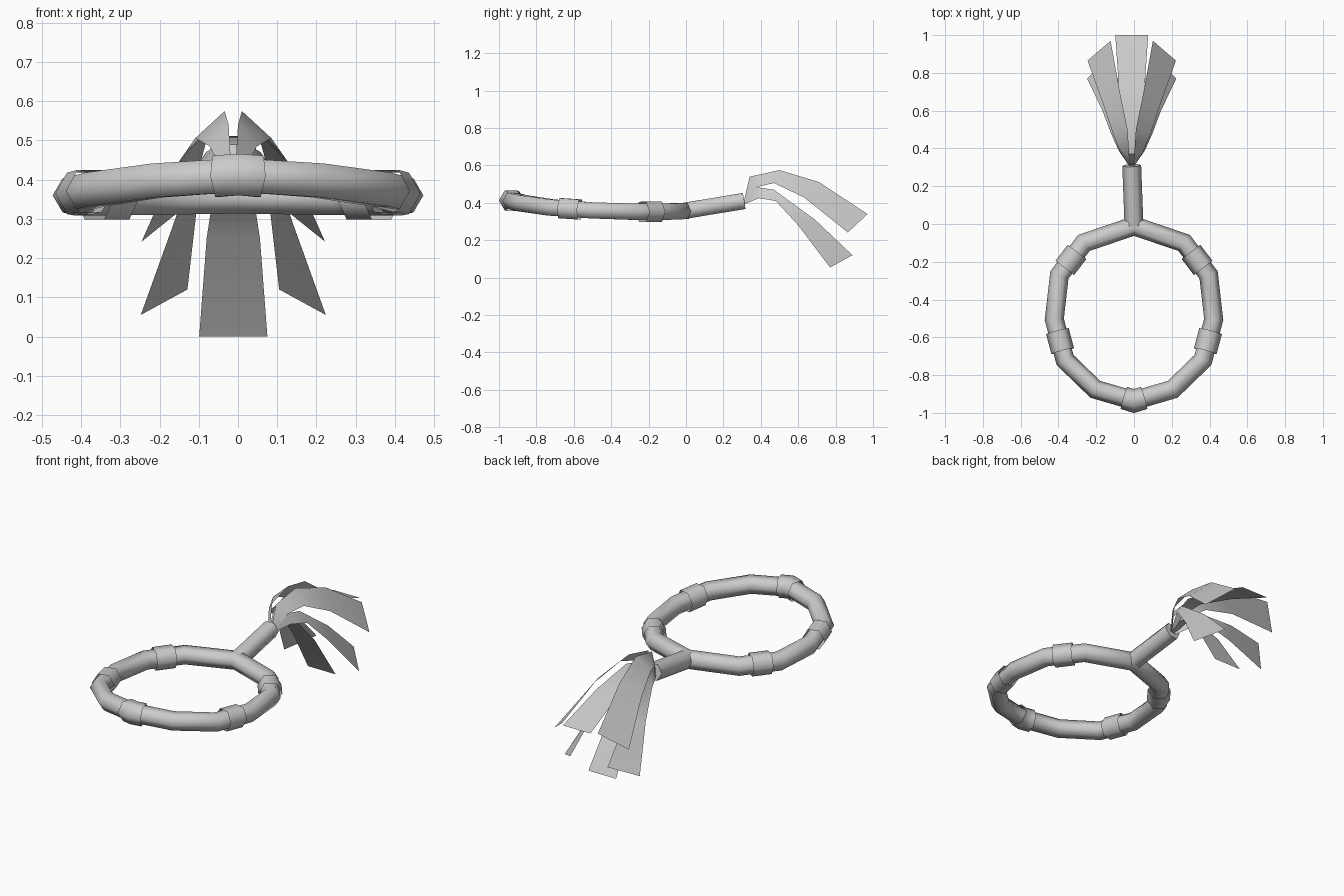
import bpy, math
from mathutils import Vector

if "Cube" in bpy.data.objects:
    bpy.data.objects.remove(bpy.data.objects["Cube"])

CX = -0.012  # axis of handle and plume


def make_object(name, verts, faces, smooth_angle=None):
    mesh = bpy.data.meshes.new(name)
    mesh.from_pydata([tuple(v) for v in verts], [], faces)
    mesh.update()
    ob = bpy.data.objects.new(name, mesh)
    bpy.context.collection.objects.link(ob)
    bpy.ops.object.select_all(action='DESELECT')
    ob.select_set(True)
    bpy.context.view_layer.objects.active = ob
    bpy.ops.object.shade_smooth_by_angle(angle=math.radians(smooth_angle or 62))
    return ob


def tube(name, path, radius, closed=False, caps=False, sides=6):
    """Sweep a hexagon along a path with mitred corners."""
    pts = [Vector(p) for p in path]
    n = len(pts)
    verts, faces = [], []
    for i, p in enumerate(pts):
        a = pts[i - 1] if closed or i > 0 else p - (pts[1] - p)
        b = pts[(i + 1) % n] if closed or i < n - 1 else p + (p - pts[i - 1])
        d1, d2 = (p - a).normalized(), (b - p).normalized()
        t = (d1 + d2).normalized()
        side = t.cross(Vector((0, 0, 1))).normalized()
        up = side.cross(t)
        miter = 1 / max(t.dot(d1), 0.5)
        for k in range(sides):
            ang = math.tau * k / sides
            verts.append(p + side * (math.cos(ang) * radius * miter)
                         + up * (math.sin(ang) * radius))
    for i in range(n if closed else n - 1):
        j = (i + 1) % n
        for k in range(sides):
            m = (k + 1) % sides
            faces.append((i * sides + k, i * sides + m, j * sides + m, j * sides + k))
    if caps:
        faces.append(tuple(range(sides)))
        faces.append(tuple(range((n - 1) * sides, n * sides))[::-1])
    return make_object(name, verts, faces)


def strip(name, edge_a, edge_b):
    """Ribbon leaf spanned between two edge lines."""
    n = len(edge_a)
    verts = list(edge_a) + list(edge_b)
    faces = [(i, i + 1, n + i + 1, n + i) for i in range(n - 1)]
    return make_object(name, verts, faces, 40)


# Hoop: half the outline, mirrored
half = [(0, -.01, .357), (.265, -.10, .353), (.395, -.27, .352), (.422, -.505, .36),
        (.365, -.72, .375), (.205, -.875, .398), (0, -.935, .412)]
loop = half + [(-x, y, z) for x, y, z in half[-2:0:-1]]
tube("hoop", loop, .05, closed=True)

# Handle
tube("handle", [(0, -.01, .357), (CX, .31, .41)], .05, caps=True)

# Wrapped bands
tube("front_band", [(-.053, -.921, .409), (0, -.937, .413), (.053, -.921, .409)], .061)
for label, i, t0, t1 in (("rear", 1, .28, .78), ("middle", 3, .29, .78)):
    a, b = Vector(half[i]), Vector(half[i + 1])
    for side, s in (("right", 1), ("left", -1)):
        ends = [a.lerp(b, t) for t in (t0, t1)]
        tube(f"{label}_band_{side}", [(s * p.x, p.y, p.z) for p in ends], .062)

# Centre leaves: half width, y, z
centre_leaves = {
    "top_leaf": [(.008, .305, .405), (.022, .37, .49), (.045, .49, .512),
                 (.068, .72, .452), (.087, 1.0, .345)],
    "bottom_leaf": [(.008, .305, .395), (.022, .39, .425), (.045, .48, .40),
                    (.068, .61, .25), (.087, .77, .0)],
}
for name, prof in centre_leaves.items():
    strip(name, [(CX - w, y, z) for w, y, z in prof], [(CX + w, y, z) for w, y, z in prof])

# Side leaves: inner and outer edge, x measured from the plume axis
side_leaves = {
    "upper_leaf": ([(.004, .31, .41), (.012, .34, .54), (.022, .50, .575),
                    (.065, .71, .512), (.112, .97, .34)],
                   [(.012, .305, .39), (.06, .38, .485), (.097, .47, .506),
                    (.150, .63, .43), (.234, .865, .242)]),
    "lower_leaf": ([(.012, .31, .41), (.045, .37, .485), (.07, .47, .47),
                    (.095, .69, .31), (.117, .89, .12)],
                   [(.012, .305, .39), (.07, .39, .425), (.11, .48, .41),
                    (.155, .60, .28), (.236, .77, .055)]),
}
for name, (inner, outer) in side_leaves.items():
    for side, s in (("right", 1), ("left", -1)):
        strip(f"{name}_{side}", [(CX + s * x, y, z) for x, y, z in inner],
              [(CX + s * x, y, z) for x, y, z in outer])
